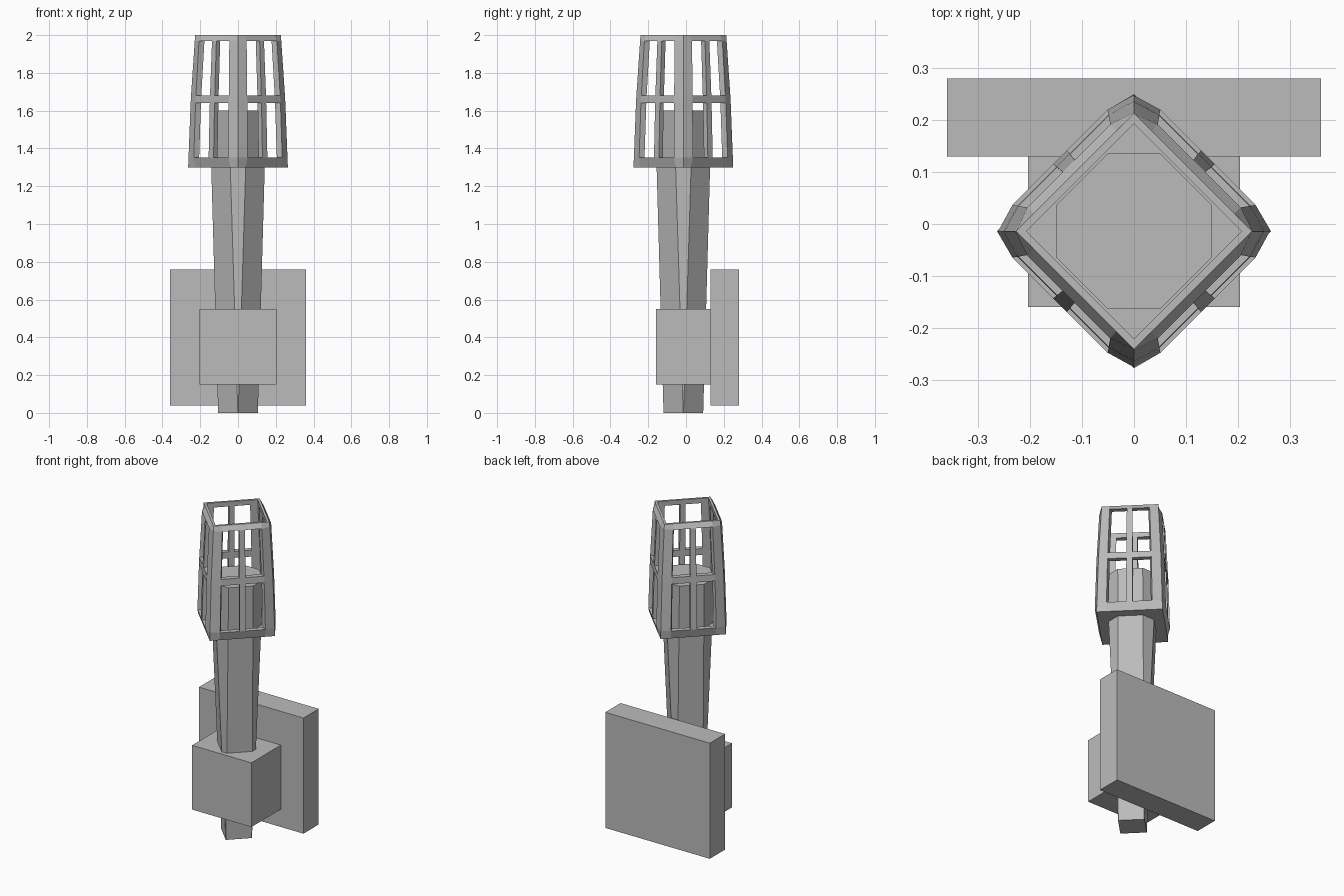
import bpy
import bmesh
import math

if "Cube" in bpy.data.objects:
    bpy.data.objects.remove(bpy.data.objects["Cube"], do_unlink=True)

grey = bpy.data.materials.new("plain grey")
grey.use_nodes = True
colour = (0.5, 0.5, 0.5, 1)
grey.diffuse_color = colour
grey.node_tree.nodes["Principled BSDF"].inputs["Base Color"].default_value = colour

AXIS_Y = -0.014  # the torch stands slightly forward of centre


def finish(name, bm, y=0.0):
    bmesh.ops.remove_doubles(bm, verts=bm.verts, dist=0.0005)
    bmesh.ops.recalc_face_normals(bm, faces=bm.faces)
    mesh = bpy.data.meshes.new(name)
    bm.to_mesh(mesh)
    bm.free()
    mesh.materials.append(grey)
    obj = bpy.data.objects.new(name, mesh)
    obj.location.y = y
    bpy.context.collection.objects.link(obj)
    return obj


def box(name, low, high):
    bm = bmesh.new()
    bmesh.ops.create_cube(bm, size=1)
    for v in bm.verts:
        v.co = [(a + b) / 2 + c * (b - a) for a, b, c in zip(low, high, v.co)]
    return finish(name, bm)


def loft(name, bottom, top):
    bm = bmesh.new()
    rings = [[bm.verts.new(p) for p in ring] for ring in (bottom, top)]
    n = len(bottom)
    for i in range(n):
        j = (i + 1) % n
        bm.faces.new((rings[0][i], rings[0][j], rings[1][j], rings[1][i]))
    for ring in rings:
        bm.faces.new(ring)
    return finish(name, bm, AXIS_Y)


def octagon(reach, cut, z):
    pts = []
    for k in range(4):
        c, s = round(math.cos(k * math.pi / 2)), round(math.sin(k * math.pi / 2))
        for x, y in ((reach, -cut), (reach, cut)):
            pts.append((x * c - y * s, x * s + y * c, z))
    return pts


def diamond(r, z):
    return [(r, 0, z), (0, r, z), (-r, 0, z), (0, -r, z)]


# Wall plate and the block that holds the handle
box("wall_plate", (-0.36, 0.13, 0.04), (0.36, 0.28, 0.76))
box("holder_block", (-0.204, -0.16, 0.15), (0.204, 0.13, 0.55))

# Handle: a diamond foot widening into an octagonal head
loft("handle", octagon(0.105, 0.001, 0), octagon(0.15, 0.05, 1.6))

# Cage floor
loft("cage_floor", diamond(0.244, 1.3), diamond(0.243, 1.32))

# Cage: four raised window frames around a tapering diamond
rows = (1.3, 1.352, 1.64, 1.68, 1.97, 2.0)
cols = (0, 0.15, 0.45, 0.55, 0.85)
BULGE, DEPTH = 0.0115, 0.02


def radius(z):
    if z < 1.66:
        return 0.264 - 0.014 * (z - 1.3) / 0.36
    return 0.25 - 0.023 * (z - 1.66) / 0.34


bm = bmesh.new()
outer, inner = [], []
for i, z in enumerate(rows):
    outer.append([])
    inner.append([])
    for side in range(4):
        a, b = side * math.pi / 2, (side + 1) * math.pi / 2
        for t in cols:
            x = (1 - t) * math.cos(a) + t * math.cos(b)
            y = (1 - t) * math.sin(a) + t * math.sin(b)
            # Rails and posts slope out from the rim and corner edges
            push = BULGE if 0 < i < len(rows) - 1 and t > 0 else 0
            px = push * (math.cos(a) + math.cos(b))
            py = push * (math.sin(a) + math.sin(b))
            r = radius(z)
            outer[i].append(bm.verts.new((x * r + px, y * r + py, z)))
            inner[i].append(bm.verts.new((x * (r - DEPTH), y * (r - DEPTH), z)))

count = len(outer[0])
pair = {}
for o_row, i_row in zip(outer, inner):
    pair.update(zip(o_row, i_row))
for i in range(len(rows) - 1):
    for j in range(count):
        if i in (1, 3) and j % len(cols) in (1, 3):
            continue  # window opening
        k = (j + 1) % count
        bm.faces.new((outer[i][j], outer[i][k], outer[i + 1][k], outer[i + 1][j]))
for edge in [e for e in bm.edges if e.is_boundary]:
    p, q = edge.verts
    bm.faces.new((p, q, pair[q], pair[p]))
for i in range(len(rows) - 1):
    for j in range(count):
        if i in (1, 3) and j % len(cols) in (1, 3):
            continue
        k = (j + 1) % count
        bm.faces.new((inner[i][k], inner[i][j], inner[i + 1][j], inner[i + 1][k]))
finish("cage", bm, AXIS_Y)
